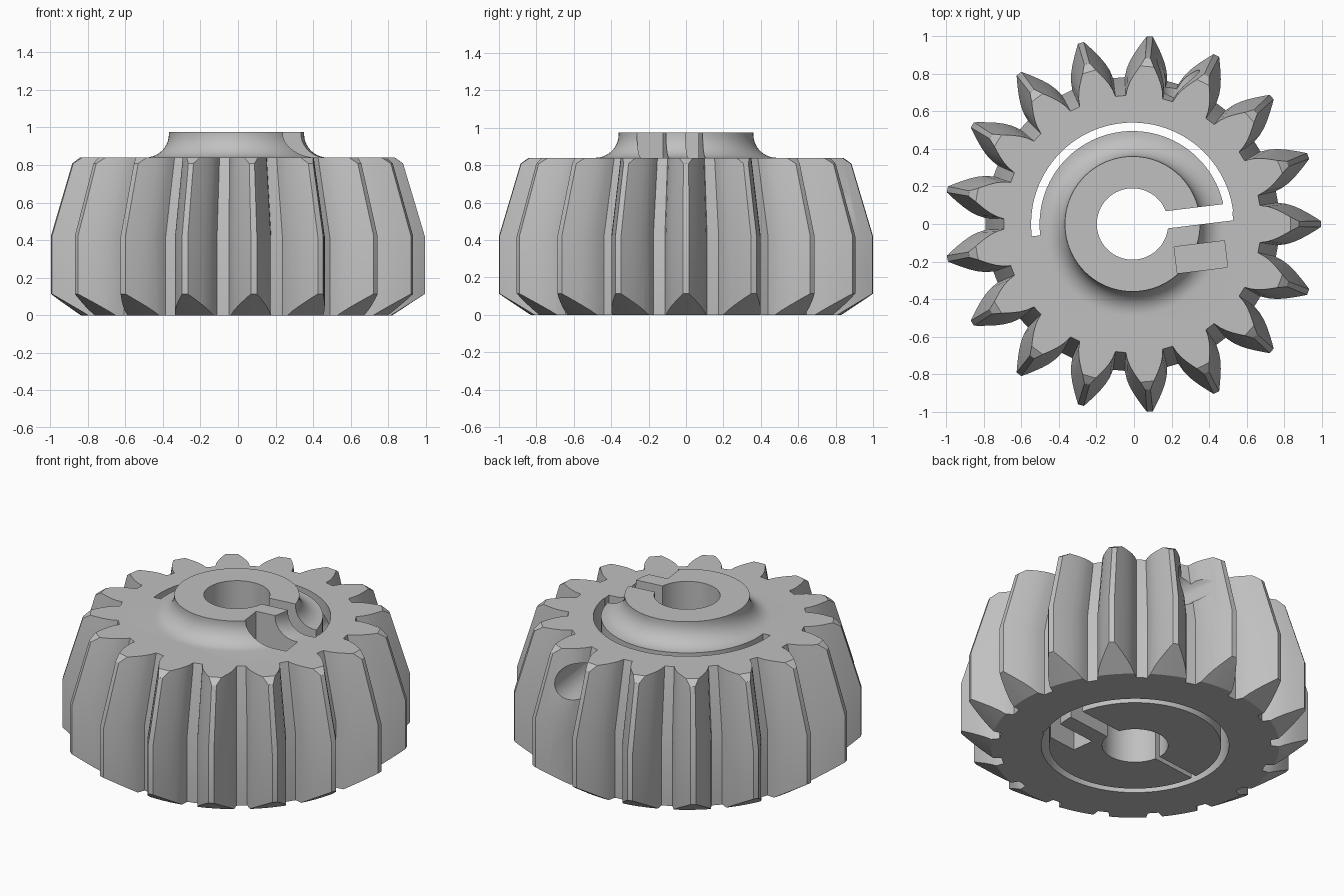
import bpy, bmesh, math
from mathutils import Matrix, Vector

if "Cube" in bpy.data.objects:
    bpy.data.objects.remove(bpy.data.objects["Cube"])

TEETH = 17
CENTRE_X = -0.008
TURN = math.radians(7)      # direction of the clamp slot
HEIGHT = 0.84
SPLIT = 0.4                 # height of the lower clamp section


def finish(bm, name):
    bmesh.ops.recalc_face_normals(bm, faces=bm.faces)
    mesh = bpy.data.meshes.new(name)
    bm.to_mesh(mesh)
    bm.free()
    obj = bpy.data.objects.new(name, mesh)
    bpy.context.collection.objects.link(obj)
    return obj


def loft(rings, name, closed=False):
    """Skin equal-length rings; cap the ends, or join last to first."""
    bm = bmesh.new()
    rows = [[bm.verts.new(p) for p in ring] for ring in rings]
    n = len(rows[0])
    pairs = list(zip(rows, rows[1:])) + ([(rows[-1], rows[0])] if closed else [])
    for a, b in pairs:
        for i in range(n):
            j = (i + 1) % n
            bm.faces.new((a[i], a[j], b[j], b[i]))
    if not closed:
        bm.faces.new(rows[0])
        bm.faces.new(rows[-1])
    return finish(bm, name)


def circle(r, z, n=96):
    return [(r * math.cos(k * math.tau / n), r * math.sin(k * math.tau / n), z)
            for k in range(n)]


def lathe(profile, name, closed=False):
    return loft([circle(r, z) for r, z in profile], name, closed)


def box(name, along, across, z):
    """Block aligned with the clamp slot, given as three ranges."""
    bm = bmesh.new()
    bmesh.ops.create_cube(bm, size=1)
    spans = (along, across, z)
    bm.transform(Matrix.Rotation(TURN, 4, "Z")
                 @ Matrix.Translation(Vector([(a + b) / 2 for a, b in spans]))
                 @ Matrix.Diagonal([b - a for a, b in spans] + [1]))
    return finish(bm, name)


def rod(name, radius, along, across, z):
    """Cylinder lying square to the clamp slot."""
    bm = bmesh.new()
    bmesh.ops.create_cone(bm, cap_ends=True, segments=40, radius1=radius,
                          radius2=radius, depth=across[1] - across[0])
    bm.transform(Matrix.Rotation(TURN, 4, "Z")
                 @ Matrix.Translation((along, sum(across) / 2, z))
                 @ Matrix.Rotation(math.pi / 2, 4, "X"))
    return finish(bm, name)


def combine(target, tool, operation):
    mod = target.modifiers.new(tool.name, "BOOLEAN")
    mod.operation = operation
    mod.solver = "EXACT"
    mod.object = tool
    bpy.context.view_layer.objects.active = target
    bpy.ops.object.modifier_apply(modifier=mod.name)
    bpy.data.objects.remove(tool)


# Toothed body: one tooth outline repeated, tapering above mid height
half_tooth = [(0.775, 0.113), (0.82, 0.107), (0.86, 0.095), (0.9, 0.077),
              (0.94, 0.055), (0.975, 0.034), (1.003, 0.016)]
tooth = ([(r, -w) for r, w in half_tooth]
         + [(r, w) for r, w in reversed(half_tooth)])


def outline(scale, z):
    points = []
    for k in range(TEETH):
        turn = Matrix.Rotation(k * math.tau / TEETH, 3, "Z")
        points += [turn @ Vector((x * scale, y * scale, z)) for x, y in tooth]
    return points


gear = loft([outline(1, 0), outline(1, 0.42), outline(0.875, HEIGHT)], "pinion_gear")

# Chamfers at both ends of the teeth
envelope = lathe([(0.81, -0.01), (0.83, 0), (0.99, 0.105), (1.1, 0.177),
                  (1.1, 0.63), (0.885, 0.81), (0.84, 0.842), (0.82, 0.86)], "envelope")
combine(gear, envelope, "INTERSECT")

# Hub with a concave fillet
fillet = [(0.485 - 0.125 * math.cos(a), 0.965 - 0.125 * math.sin(a))
          for a in [k * math.pi / 20 for k in range(10, -1, -1)]]
combine(gear, lathe([(0.485, 0.7)] + fillet + [(0.36, 0.975)], "hub"), "UNION")

# Shaft bore
combine(gear, lathe([(0.19, -0.1), (0.19, 1.1)], "bore"), "DIFFERENCE")

# Ring groove: a half turn right through, a full turn in the lower section
inner, outer = 0.495, 0.54
sector = []
for k in range(49):
    a = TURN + math.pi * k / 48
    sector.append([(r * math.cos(a), r * math.sin(a), z)
                   for r, z in ((inner, -0.1), (outer, -0.1), (outer, 1.1), (inner, 1.1))])
combine(gear, loft(sector, "half_groove"), "DIFFERENCE")
ring = [(inner, -0.1), (outer, -0.1), (outer, SPLIT), (inner, SPLIT)]
combine(gear, lathe(ring, "ring_groove", closed=True), "DIFFERENCE")

# Clamp slot and the narrow slit opposite
combine(gear, box("clamp_slot", (0.1, 0.535), (-0.046, 0.046), (-0.1, 1.1)), "DIFFERENCE")
combine(gear, box("hinge_slit", (-0.51, -0.1), (-0.016, 0.016), (-0.1, SPLIT)), "DIFFERENCE")

# Nut pockets, screw holes and screw head bores
for z, span in ((0.2, (-0.1, 0.31)), (0.64, (0.53, 1.1))):
    combine(gear, box("nut_pocket", (0.205, 0.475), (-0.29, -0.148), span), "DIFFERENCE")
    combine(gear, rod("screw_hole", 0.06, 0.345, (-0.25, 0.5), z), "DIFFERENCE")
    combine(gear, rod("head_bore", 0.11, 0.345, (0.25, 1.2), z), "DIFFERENCE")

# Single grey finish
grey = bpy.data.materials.new("plain_grey")
grey.use_nodes = True
colour = (0.53, 0.53, 0.53, 1)
grey.diffuse_color = colour
grey.node_tree.nodes["Principled BSDF"].inputs["Base Color"].default_value = colour
gear.data.materials.clear()
gear.data.materials.append(grey)
for face in gear.data.polygons:
    face.material_index = 0

gear.location.x = CENTRE_X
bpy.ops.object.select_all(action="DESELECT")
gear.select_set(True)
bpy.context.view_layer.objects.active = gear
bpy.ops.object.shade_smooth_by_angle(angle=math.radians(25))
